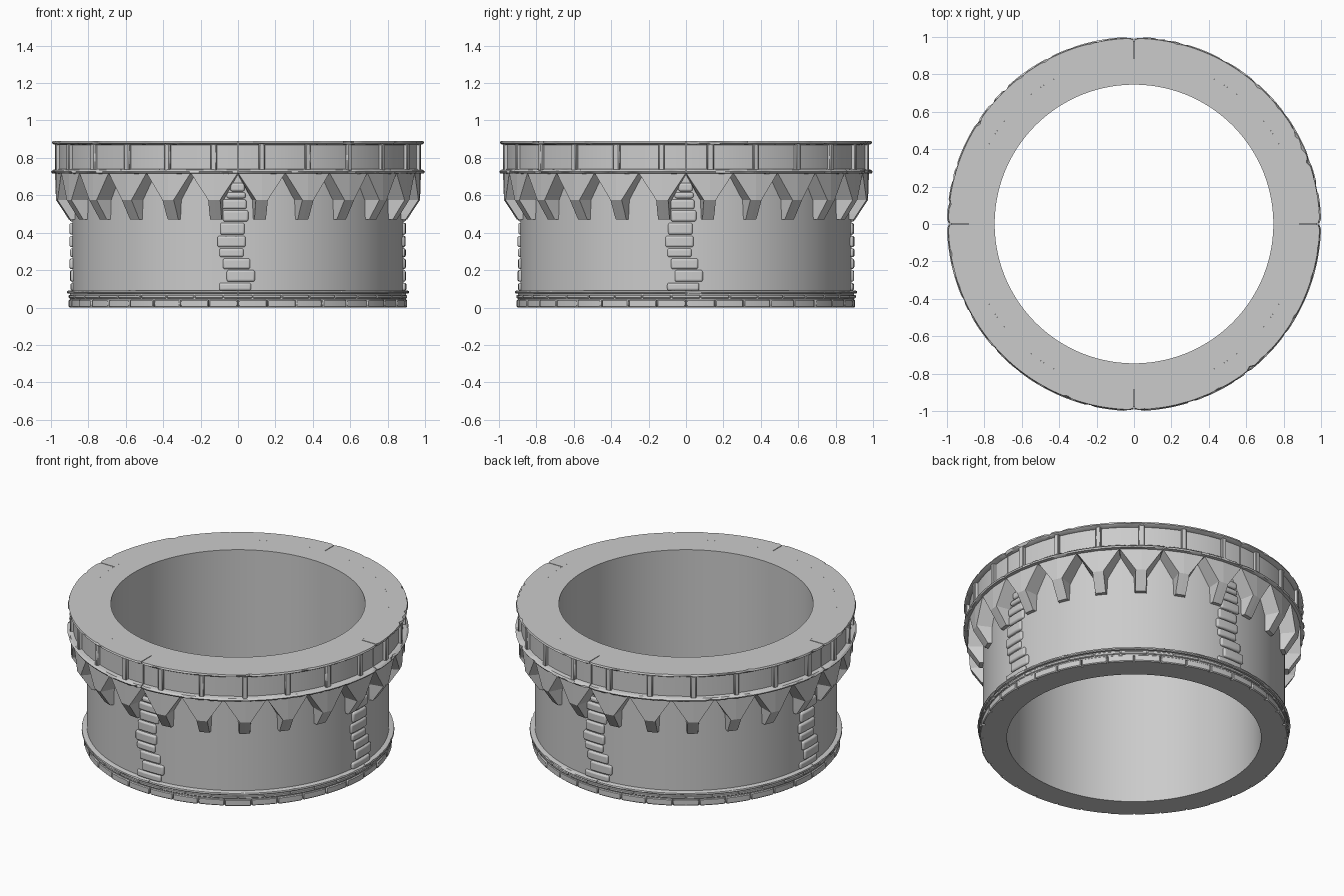
import bpy
import bmesh
import random
from math import sin, cos, radians, tau

random.seed(4)

default_cube = bpy.data.objects.get("Cube")
if default_cube:
    bpy.data.objects.remove(default_cube, do_unlink=True)

stone = bpy.data.materials.new("grey stone")
stone.use_nodes = True
stone_colour = (0.6, 0.6, 0.6, 1.0)
stone.diffuse_color = stone_colour
stone.node_tree.nodes["Principled BSDF"].inputs["Base Color"].default_value = stone_colour

INNER, WALL, TOP = 0.745, 0.885, 0.89
QUARTER = tau / 4
CORBELS = 24
SPACING = tau / CORBELS


def polar(radius, angle, z):
    """Point on a cylinder, with angle zero at the front."""
    return (radius * sin(angle), -radius * cos(angle), z)


def skin(bm, rows, closed=False):
    """Join rows of points into a tube, capped at the ends unless closed."""
    loops = [[bm.verts.new(p) for p in row] for row in rows]
    count = len(loops[0])
    pairs = list(zip(loops, loops[1:]))
    if closed:
        pairs.append((loops[-1], loops[0]))
    else:
        bm.faces.new(loops[0])
        bm.faces.new(loops[-1])
    for a, b in pairs:
        for i in range(count):
            j = (i + 1) % count
            bm.faces.new((a[i], a[j], b[j], b[i]))


def sector(bm, profile, start, end, steps, chip=0.0, chip_radius=9.0):
    """Sweep a radius and height profile along an arc, chipping its outer rims."""
    rows = []
    for s in range(steps + 1):
        angle = start + (end - start) * s / steps
        worn = s in (0, steps)
        row = []
        for radius, z in profile:
            if chip and radius > chip_radius:
                if worn:
                    radius -= chip * 0.6
                elif random.random() < 0.15:
                    radius -= chip * random.random()
            row.append(polar(radius, angle, z))
        rows.append(row)
    skin(bm, rows)


def box_profile(r0, r1, z0, z1):
    return [(r0, z0), (r1, z0), (r1, z1), (r0, z1)]


def finish(name, bm, bevel=0.0, segments=1, smooth=True):
    bmesh.ops.recalc_face_normals(bm, faces=bm.faces)
    mesh = bpy.data.meshes.new(name)
    bm.to_mesh(mesh)
    bm.free()
    mesh.materials.append(stone)
    obj = bpy.data.objects.new(name, mesh)
    bpy.context.collection.objects.link(obj)
    if smooth:
        bpy.ops.object.select_all(action="DESELECT")
        obj.select_set(True)
        bpy.context.view_layer.objects.active = obj
        bpy.ops.object.shade_smooth_by_angle(angle=radians(30))
    if bevel:
        mod = obj.modifiers.new("worn edges", "BEVEL")
        mod.width = bevel
        mod.segments = segments
        mod.limit_method = "ANGLE"
        mod.angle_limit = radians(35)
    return obj


# Hollow tower wall
bm = bmesh.new()
wall_profile = box_profile(INNER, WALL, 0, TOP)
skin(bm, [[polar(r, tau * s / 192, z) for r, z in wall_profile]
          for s in range(192)], closed=True)
finish("tower_wall", bm)

# Parapet in four quarters with narrow seams between them
parapet = [(WALL, 0.715), (0.975, 0.715), (0.995, 0.718), (1.0, 0.727),
           (0.99, 0.736), (0.966, 0.74), (0.966, 0.868), (0.985, 0.872),
           (0.996, 0.879), (0.992, TOP), (WALL, TOP)]
bm = bmesh.new()
seam = 0.0025
for q in range(4):
    sector(bm, parapet, q * QUARTER + seam, (q + 1) * QUARTER - seam, 60,
           chip=0.014, chip_radius=0.98)
finish("parapet", bm)

# Upright ribs on the parapet, one over each corbel
bm = bmesh.new()
for k in range(CORBELS):
    mid = (k + 0.5) * SPACING + random.uniform(-0.004, 0.004)
    half = random.uniform(0.014, 0.019)
    sector(bm, box_profile(0.95, 0.986, 0.73, 0.875), mid - half, mid + half, 1)
finish("parapet_ribs", bm, bevel=0.005)

# Flared corbels that meet in pointed arches
# each level: height, back half width, front half width, front radius
half_bay = SPACING / 2
levels = [(0.47, 0.041, 0.033, 0.908),
          (0.50, 0.042, 0.034, 0.928),
          (0.575, 0.046, 0.033, 0.978),
          (0.708, half_bay, half_bay - 0.008, 0.978),
          (0.72, half_bay, half_bay, 0.978)]
bm = bmesh.new()
for k in range(CORBELS):
    mid = (k + 0.5) * SPACING
    rows = []
    for z, back, front, radius in levels:
        rows.append([polar(0.87, mid - back, z), polar(radius, mid - front, z),
                     polar(radius, mid, z), polar(radius, mid + front, z),
                     polar(0.87, mid + back, z)])
    skin(bm, rows)
finish("corbels", bm, smooth=False)

# Base mouldings: a course of blocks, a recessed band and a projecting lip
bm = bmesh.new()
blocks = 36
for k in range(blocks):
    start = k * tau / blocks
    sector(bm, box_profile(0.87, random.uniform(0.9, 0.907), 0, 0.043),
           start + 0.002, start + tau / blocks - 0.002, 6)
finish("base_blocks", bm, bevel=0.005)

bm = bmesh.new()
for q in range(4):
    start, end = q * QUARTER + 0.002, (q + 1) * QUARTER - 0.002
    sector(bm, box_profile(0.87, 0.898, 0.04, 0.078), start, end, 48)
    sector(bm, [(0.87, 0.074), (0.91, 0.074), (0.916, 0.079), (0.914, 0.088),
                (0.905, 0.092), (0.87, 0.092)], start, end, 48,
           chip=0.006, chip_radius=0.9)
finish("base_mouldings", bm)

bm = bmesh.new()
for k in range(blocks):
    start = (k + 0.5) * tau / blocks
    sector(bm, box_profile(0.88, random.uniform(0.903, 0.909), 0.049, 0.068),
           start + 0.002, start + tau / blocks - 0.002, 6)
finish("base_upper_blocks", bm, bevel=0.004)

# Exposed stone columns on the four sides
# each stone: left, right, bottom, top
stones = [(-0.10, 0.07, 0.09, 0.132), (-0.06, 0.09, 0.138, 0.20),
          (-0.08, 0.065, 0.206, 0.262), (-0.10, 0.03, 0.27, 0.316),
          (-0.11, 0.04, 0.323, 0.383), (-0.095, 0.035, 0.39, 0.453),
          (-0.08, 0.055, 0.46, 0.52), (-0.085, 0.045, 0.526, 0.577),
          (-0.06, 0.04, 0.584, 0.615), (-0.04, 0.035, 0.621, 0.665)]
bm = bmesh.new()
for q in range(4):
    for left, right, low, high in stones:
        radius = random.uniform(0.896, 0.902)
        sector(bm, box_profile(0.87, radius, low, high),
               q * QUARTER + left / WALL, q * QUARTER + right / WALL, 3)
finish("exposed_stones", bm, bevel=0.011, segments=3)
